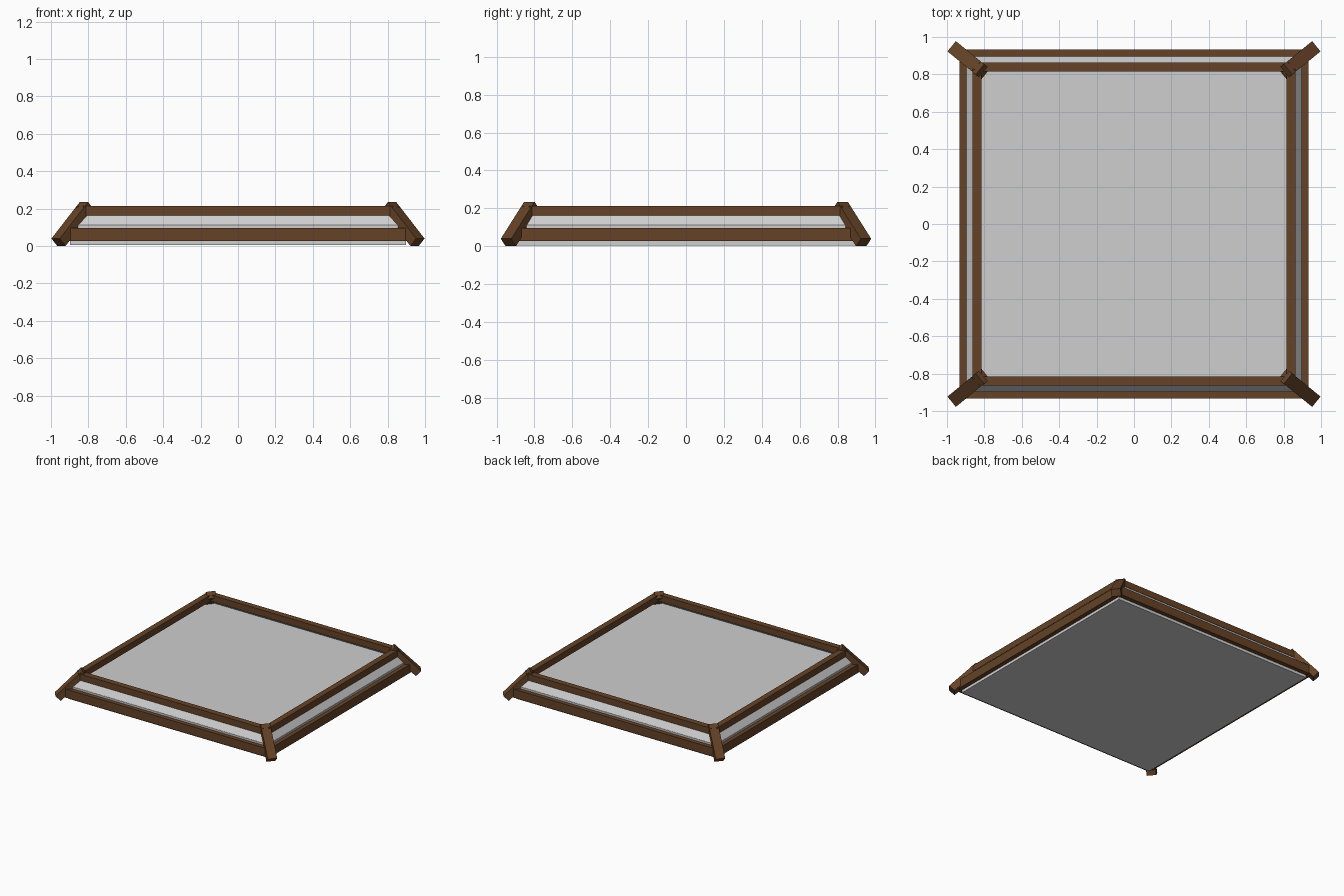
import bpy, bmesh, math
from mathutils import Matrix, Vector

if "Cube" in bpy.data.objects:
    bpy.data.objects.remove(bpy.data.objects["Cube"])


def material(name, rgb):
    m = bpy.data.materials.new(name)
    m.diffuse_color = (*rgb, 1)
    m.use_nodes = True
    m.node_tree.nodes["Principled BSDF"].inputs["Base Color"].default_value = m.diffuse_color
    return m


WOOD = material("brown wood", (0.13, 0.055, 0.02))
GREY = material("pale grey", (0.62, 0.62, 0.62))


def add(name, bm, mat):
    bmesh.ops.recalc_face_normals(bm, faces=bm.faces)
    me = bpy.data.meshes.new(name)
    bm.to_mesh(me)
    bm.free()
    me.materials.append(mat)
    ob = bpy.data.objects.new(name, me)
    bpy.context.collection.objects.link(ob)
    return ob


def box(name, size, matrix, mat):
    bm = bmesh.new()
    bmesh.ops.create_cube(bm, size=1,
                          matrix=matrix @ Matrix.Diagonal((*size, 1)))
    return add(name, bm, mat)


# Flat floor slab
box("floor_slab", (1.795, 1.795, 0.107), Matrix.Translation((0, 0, 0.0585)), GREY)

# Thin wall leaning inward, a square ring of four-point profiles
profile = [(0.898, 0.11), (0.836, 0.195), (0.828, 0.195), (0.89, 0.11)]
bm = bmesh.new()
rings = [[bm.verts.new((sx * r, sy * r, z)) for r, z in profile]
         for sx, sy in ((1, 1), (-1, 1), (-1, -1), (1, -1))]
for c in range(4):
    a, b = rings[c], rings[(c + 1) % 4]
    for i in range(4):
        j = (i + 1) % 4
        bm.faces.new((a[i], b[i], b[j], a[j]))
add("leaning_wall", bm, GREY)

# Lower and upper rails on all four sides
for level, inner, outer, z0, z1, half in (("lower", 0.885, 0.932, 0.027, 0.096, 0.9),
                                          ("upper", 0.815, 0.863, 0.162, 0.213, 0.83)):
    for i, side in enumerate(("right", "back", "left", "front")):
        turn = Matrix.Rotation(i * math.pi / 2, 4, 'Z')
        place = Matrix.Translation(((inner + outer) / 2, 0, (z0 + z1) / 2))
        box(f"{level}_rail_{side}", (outer - inner, 2 * half, z1 - z0),
            turn @ place, WOOD)

# Corner posts leaning inward at 45 degrees
for sx, sy, side in ((1, 1, "back_right"), (-1, 1, "back_left"),
                     (-1, -1, "front_left"), (1, -1, "front_right")):
    out = Vector((0.775 * sx, 0.632 * sy, 0))
    out.normalize()
    along = (Vector((0, 0, 1)) - out).normalized()
    across = Vector((-out.y, out.x, 0))
    normal = along.cross(across)
    m = Matrix((along, across, normal)).transposed().to_4x4()
    m.translation = (0.884 * sx, 0.876 * sy, 0.1175)
    box(f"corner_post_{side}", (0.276, 0.071, 0.056), m, WOOD)
